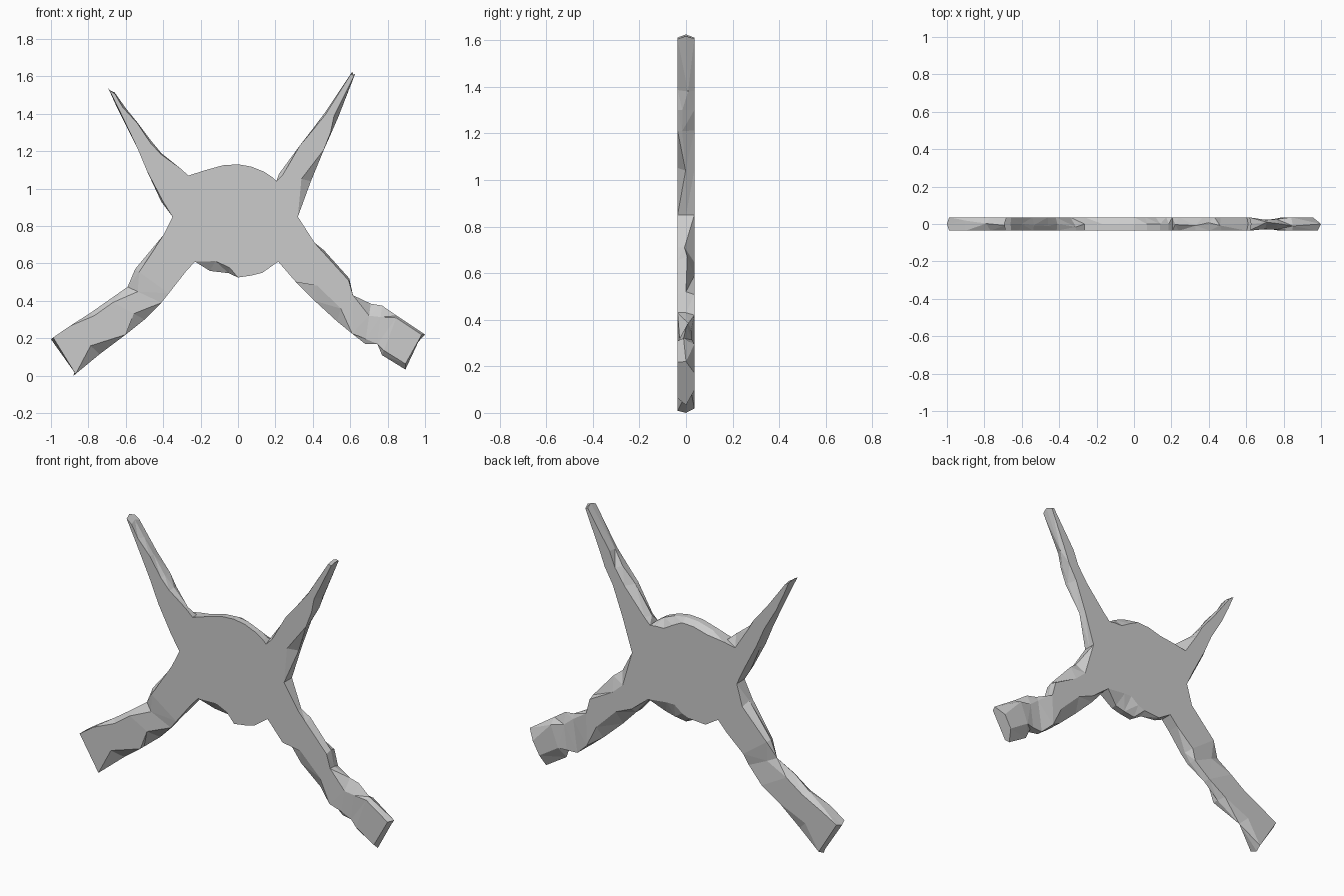
import bpy, bmesh, random
from mathutils import Vector

if "Cube" in bpy.data.objects:
    bpy.data.objects.remove(bpy.data.objects["Cube"])

random.seed(4)
H = 0.036  # half thickness


def finish(bm, name):
    bmesh.ops.triangulate(bm, faces=[f for f in bm.faces if len(f.verts) == 4])
    bmesh.ops.recalc_face_normals(bm, faces=bm.faces)
    me = bpy.data.meshes.new(name)
    bm.to_mesh(me)
    bm.free()
    ob = bpy.data.objects.new(name, me)
    bpy.context.collection.objects.link(ob)
    return ob


def limb(name, stations, dents={}):
    """Faceted slab through pairs of edge points (ax, az, bx, bz)."""
    bm = bmesh.new()
    rings = []
    last = len(stations) - 1
    for i, (ax, az, bx, bz) in enumerate(stations):
        a, b = Vector((ax, 0, az)), Vector((bx, 0, bz))
        mid_prev = stations[i - 1] if i else stations[i]
        back = Vector(((mid_prev[0] + mid_prev[2]) / 2, 0, (mid_prev[1] + mid_prev[3]) / 2)) - (a + b) / 2
        pull = back.normalized() * 0.015 if i == last else Vector()

        def pt(t, y):
            return bm.verts.new(a.lerp(b, t) + Vector((0, y, 0)) + (pull if abs(y) > 0.025 else Vector()))

        def ins():
            return random.choice((0.0, 0.05, 0.12, 0.3)) if i else 0.0

        yb = H - dents.get(i, 0)
        yf = -H + dents.get(i, 0) * 0.6
        j = 0.018 if 0 < i < last else 0
        rings.append([pt(0, random.uniform(-j, j)), pt(ins(), yf), pt(1 - ins(), yf),
                      pt(1, random.uniform(-j, j)), pt(1 - ins(), yb), pt(ins(), yb)])
    for r, s in zip(rings, rings[1:]):
        for k in range(6):
            bm.faces.new((r[k], r[(k + 1) % 6], s[(k + 1) % 6], s[k]))
    bm.faces.new(rings[-1])
    return finish(bm, name)


# Body: rounded plate; x, z, front inset, back inset, limb joins the next edge
outline = [
    (.205, 1.04, 0, 0, 1), (.32, .85, 0, 0, 1), (.215, .61, 0, 0, 0),
    (.13, .55, .0, .08, 0), (.07, .535, 0, .09, 0), (0, .525, 0, .06, 0),
    (-.05, .548, .03, .02, 0), (-.15, .56, .06, 0, 0), (-.23, .61, 0, 0, 1),
    (-.35, .85, 0, 0, 1), (-.265, 1.07, 0, 0, 0), (-.17, 1.10, 0, .02, 0),
    (-.08, 1.125, 0, .02, 0), (0, 1.13, 0, .02, 0), (.07, 1.118, 0, .04, 0),
    (.14, 1.09, 0, .05, 0), (.185, 1.06, 0, .02, 0)]
bm = bmesh.new()
centre = Vector((0, 0, .83))
front, rim, rear = [], [], []
for x, z, fi, bi, _ in outline:
    p = Vector((x, 0, z))
    inward = (centre - p).normalized()
    front.append(bm.verts.new(p + inward * fi + Vector((0, -H, 0))))
    rim.append(bm.verts.new(p))
    rear.append(bm.verts.new(p + inward * bi + Vector((0, H, 0))))
n = len(outline)
for i in range(n):
    if not outline[i][4]:
        k = (i + 1) % n
        bm.faces.new((front[i], front[k], rim[k], rim[i]))
        bm.faces.new((rim[i], rim[k], rear[k], rear[i]))
bm.faces.new(front)
bm.faces.new(rear[::-1])
finish(bm, "body")

# Raised arms
limb("left_arm", [
    (-.35, .85, -.265, 1.07), (-.41, .93, -.31, 1.11), (-.485, 1.09, -.41, 1.19),
    (-.535, 1.21, -.46, 1.25), (-.60, 1.34, -.535, 1.35), (-.65, 1.44, -.60, 1.43),
    (-.695, 1.54, -.66, 1.515)])
limb("right_arm", [
    (.205, 1.04, .32, .85), (.22, 1.08, .39, 1.04), (.33, 1.23, .46, 1.21),
    (.40, 1.32, .50, 1.30), (.46, 1.40, .535, 1.38), (.61, 1.625, .628, 1.618)])

# Splayed legs with feet
limb("left_leg", [
    (-.35, .85, -.23, .61), (-.40, .75, -.28, .555), (-.55, .57, -.37, .44),
    (-.59, .475, -.41, .39), (-.69, .405, -.50, .30), (-.79, .335, -.60, .22),
    (-.90, .265, -.74, .115), (-1.0, .195, -.88, 0)], {3: .012})
limb("right_leg", [
    (.32, .85, .215, .61), (.41, .71, .31, .50), (.46, .67, .41, .40),
    (.595, .52, .53, .29), (.615, .43, .61, .225), (.71, .385, .68, .17),
    (.77, .375, .745, .17), (.85, .32, .77, .11), (1.0, .22, .895, .033)], {5: .014, 6: .01})
